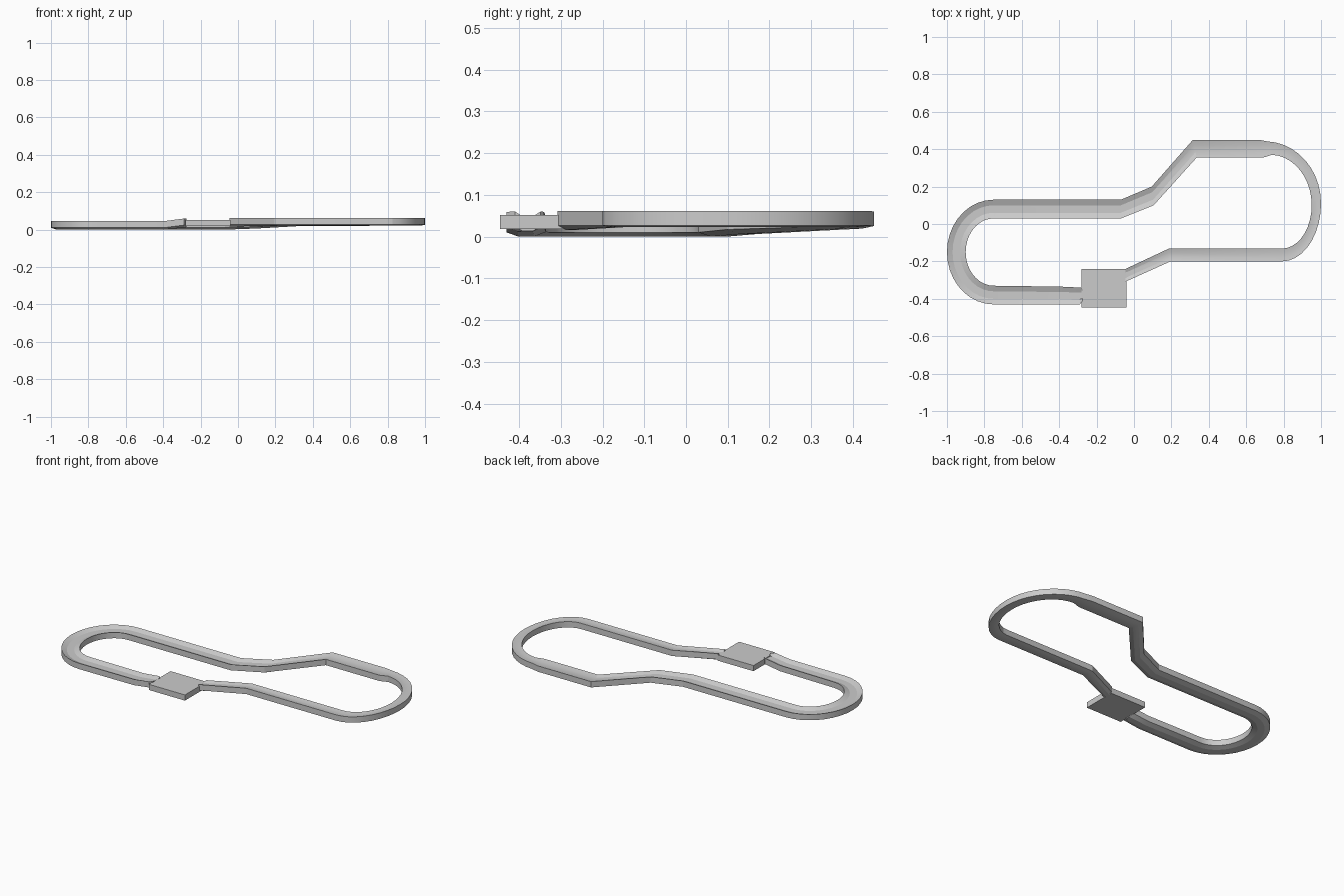
import bpy, bmesh
from math import sin, cos, radians

if "Cube" in bpy.data.objects:
    bpy.data.objects.remove(bpy.data.objects["Cube"])


def arc(co, ro, ci, ri, a0, a1, n, top, sag):
    """Stations along an elliptical bend: (outer xy, inner xy, top height, dip)."""
    out = []
    for i in range(n + 1):
        a = radians(a0 + (a1 - a0) * i / n)
        out.append(((co[0] + ro[0] * cos(a), co[1] + ro[1] * sin(a)),
                    (ci[0] + ri[0] * cos(a), ci[1] + ri[1] * sin(a)), top, sag))
    return out


# Loop stations, clockwise from the left side of the platform
stations = [
    ((-0.275, -0.41), (-0.275, -0.348), 0.06, 0.012),
    ((-0.29, -0.43), (-0.285, -0.34), 0.059, 0.012),
    ((-0.39, -0.43), (-0.39, -0.335), 0.046, 0.012),
]
stations += arc((-0.75, -0.15), (0.25, 0.28), (-0.75, -0.15), (0.15, 0.18),
                270, 90, 18, 0.045, 0.012)
stations += [
    ((-0.07, 0.13), (-0.07, 0.03), 0.045, 0.012),
    ((0.095, 0.20), (0.105, 0.10), 0.052, 0.011),
    ((0.315, 0.45), (0.335, 0.355), 0.06, 0.006),
    ((0.67, 0.45), (0.69, 0.355), 0.06, 0.006),
]
stations += arc((0.70, 0.11), (0.30, 0.332), (0.73, 0.10), (0.22, 0.27),
                88, 0, 10, 0.061, 0.003)
stations += arc((0.79, 0.11), (0.21, 0.31), (0.79, 0.10), (0.16, 0.232),
                0, -90, 9, 0.061, 0.003)[1:]
stations += [
    ((0.195, -0.20), (0.185, -0.132), 0.061, 0.004),
    ((-0.045, -0.308), (-0.045, -0.24), 0.061, 0.010),
]

# Track: dished channel section swept through the stations
bm = bmesh.new()
THICK = 0.035
rings = []
for o, i, top, sag in stations:
    section = [(0, top), (0.3, top - sag), (0.7, top - sag), (1, top),
               (1, top - THICK), (0.7, top - THICK - sag),
               (0.3, top - THICK - sag), (0, top - THICK)]
    rings.append([bm.verts.new((o[0] + (i[0] - o[0]) * t,
                                o[1] + (i[1] - o[1]) * t, max(z, 0)))
                  for t, z in section])
for r0, r1 in zip(rings, rings[1:]):
    for k in range(8):
        j = (k + 1) % 8
        bm.faces.new((r0[k], r0[j], r1[j], r1[k]))
bm.faces.new(rings[0])
bm.faces.new(rings[-1][::-1])
bmesh.ops.recalc_face_normals(bm, faces=bm.faces)
mesh = bpy.data.meshes.new("track_loop")
bm.to_mesh(mesh)
bm.free()
track = bpy.data.objects.new("track_loop", mesh)
bpy.context.collection.objects.link(track)
bpy.context.view_layer.objects.active = track
track.select_set(True)
bpy.ops.object.shade_smooth_by_angle(angle=radians(14))

# Station platform
bpy.ops.mesh.primitive_cube_add(size=1, location=(-0.16, -0.343, 0.035))
platform = bpy.context.object
platform.name = "platform"
platform.scale = (0.24, 0.206, 0.034)
